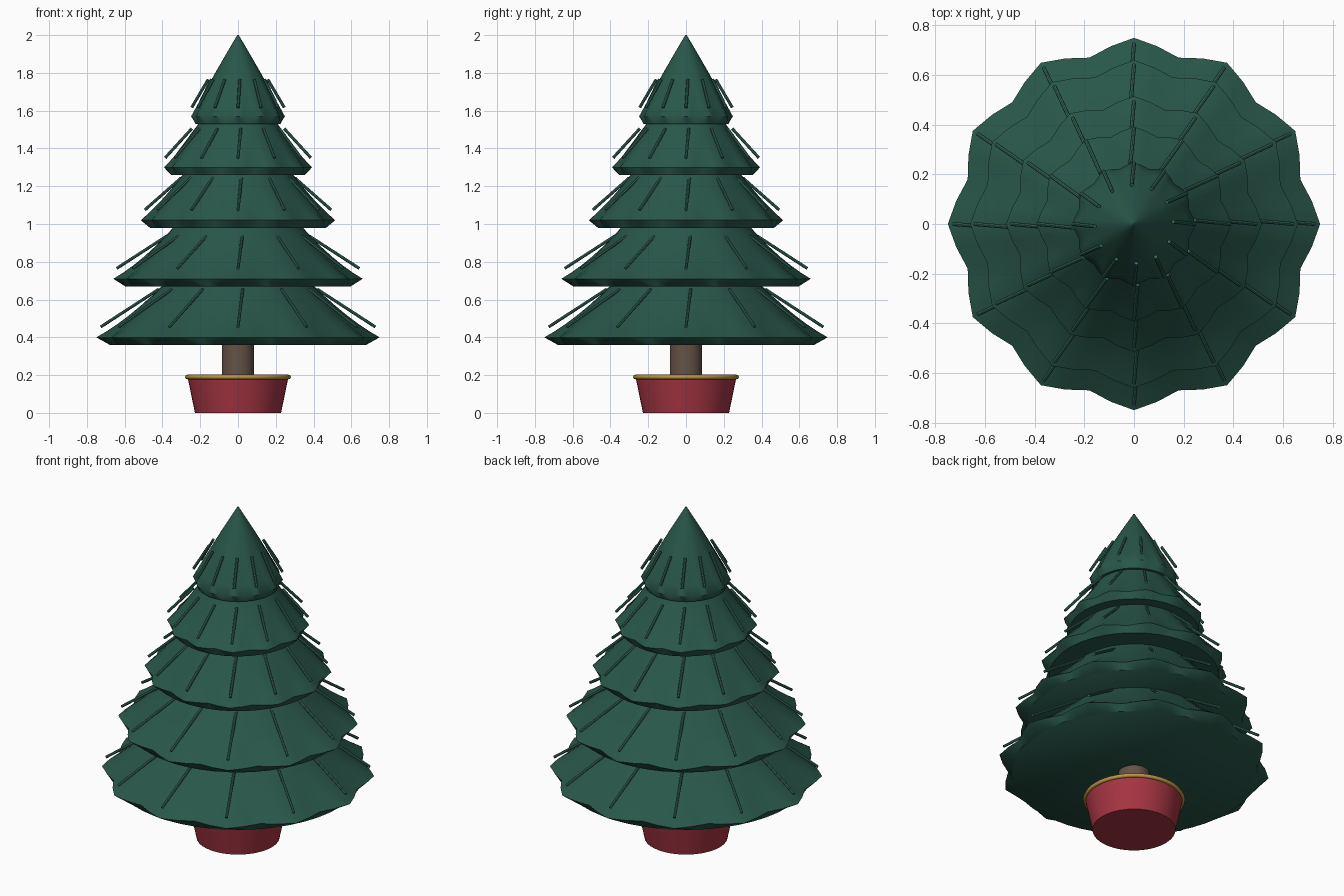
import bpy, bmesh
from math import sin, cos, pi
from mathutils import Vector

if "Cube" in bpy.data.objects:
    bpy.data.objects.remove(bpy.data.objects["Cube"])

SEGS, TIPS = 48, 12


def material(name, rgb):
    m = bpy.data.materials.new(name)
    m.diffuse_color = (*rgb, 1)
    m.use_nodes = True
    m.node_tree.nodes["Principled BSDF"].inputs["Base Color"].default_value = m.diffuse_color
    return m


GREEN = material("needles", (0.022, 0.095, 0.068))
LIGHT = material("twigs", (0.036, 0.15, 0.105))
BROWN = material("bark", (0.13, 0.085, 0.062))
RED = material("pot_red", (0.38, 0.035, 0.055))
GOLD = material("gold", (0.5, 0.3, 0.06))


def finish(bm, name, mat, angle=0.7):
    bmesh.ops.recalc_face_normals(bm, faces=bm.faces)
    me = bpy.data.meshes.new(name)
    bm.to_mesh(me)
    bm.free()
    ob = bpy.data.objects.new(name, me)
    bpy.context.collection.objects.link(ob)
    me.materials.append(mat)
    bpy.ops.object.select_all(action='DESELECT')
    ob.select_set(True)
    bpy.context.view_layer.objects.active = ob
    bpy.ops.object.shade_smooth_by_angle(angle=angle)
    return ob


def lathe(name, profile, mat, angle=0.7):
    """Spin (radius, z, scallop depth) points round z and cap both ends."""
    bm = bmesh.new()
    rings = []
    for r, z, wave in profile:
        ring = []
        for i in range(SEGS):
            a = 2 * pi * i / SEGS
            k = r * (1 - wave * (1 - cos(TIPS * a)) / 2)
            ring.append(bm.verts.new((k * cos(a), k * sin(a), z)))
        rings.append(ring)
    for lo, hi in zip(rings, rings[1:]):
        for i in range(SEGS):
            j = (i + 1) % SEGS
            bm.faces.new((lo[i], lo[j], hi[j], hi[i]))
    bm.faces.new(rings[0])
    bm.faces.new(rings[-1])
    return finish(bm, name, mat, angle)


def twigs(name, inner, outer, mat, radius=0.008, twist=0.06):
    """Twelve thin rods lying on the crests of a tier."""
    bm = bmesh.new()
    for i in range(TIPS):
        a = 2 * pi * i / TIPS
        p = Vector((inner[0] * cos(a + twist), inner[0] * sin(a + twist), inner[1]))
        q = Vector((outer[0] * cos(a), outer[0] * sin(a), outer[1]))
        rod = bmesh.ops.create_cone(bm, cap_ends=True, segments=8, radius1=radius,
                                    radius2=radius, depth=(q - p).length)
        rot = (q - p).to_track_quat('Z', 'Y').to_matrix()
        bmesh.ops.rotate(bm, verts=rod["verts"], matrix=rot)
        bmesh.ops.translate(bm, verts=rod["verts"], vec=(p + q) / 2)
    return finish(bm, name, mat)


# Pot, trunk and gold rim
lathe("pot", [(0.228, 0, 0), (0.267, 0.19, 0)], RED)
lathe("trunk", [(0.086, 0.15, 0), (0.086, 0.5, 0)], BROWN)
bpy.ops.mesh.primitive_torus_add(major_radius=0.268, minor_radius=0.012, major_segments=48,
                                 minor_segments=8, location=(0, 0, 0.19))
rim = bpy.context.object
rim.name = "pot_rim"
rim.data.materials.append(GOLD)
bpy.ops.object.shade_smooth()

# Branch tiers: slope curve (top, control, tip), then twig inner and outer ends
tiers = [
    ((0.25, 0.83), (0.53, 0.52), (0.75, 0.40), (0.42, 0.655), (0.727, 0.455)),
    ((0.22, 1.13), (0.45, 0.83), (0.66, 0.71), (0.38, 0.935), (0.642, 0.765)),
    ((0.17, 1.43), (0.36, 1.15), (0.515, 1.02), (0.30, 1.245), (0.493, 1.075)),
    ((0.13, 1.66), (0.27, 1.42), (0.392, 1.30), (0.245, 1.505), (0.386, 1.35)),
    ((0.004, 2.0), (0.135, 1.78), (0.248, 1.57), (0.158, 1.765), (0.245, 1.617)),
]
STEPS = 8
for n, (top, mid, tip, inner, outer) in enumerate(tiers, 1):
    profile = []
    for s in range(STEPS + 1):
        t = s / STEPS
        r, z = ((1 - t) ** 2 * a + 2 * t * (1 - t) * b + t * t * c
                for a, b, c in zip(top, mid, tip))
        profile.append((r, z, 0.075 * t ** 2))
    profile.append((tip[0] * 0.905, tip[1] - 0.04, 0))
    lathe(f"branch_tier_{n}", profile, GREEN)
    twigs(f"twigs_{n}", inner, outer, LIGHT)
